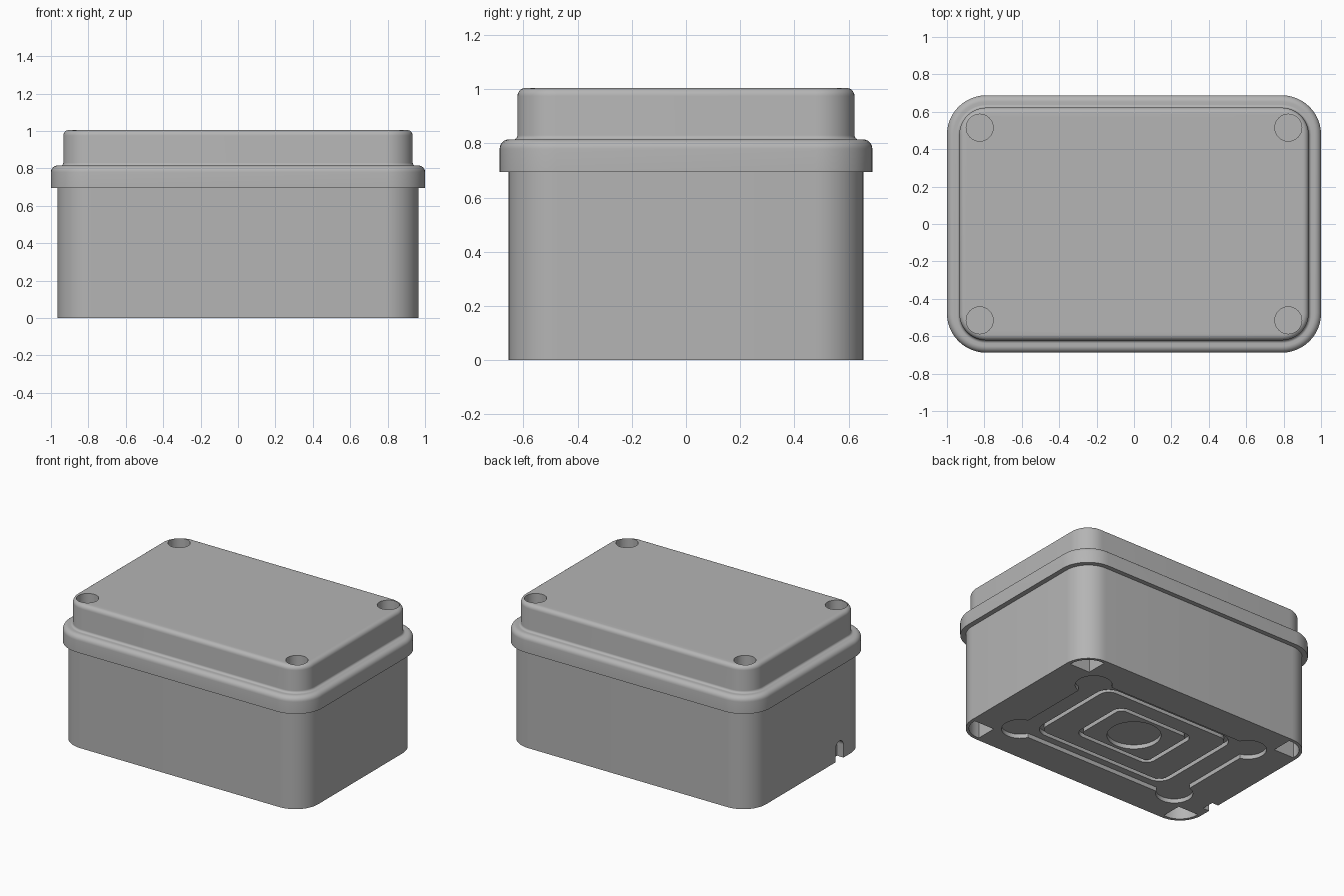
import bpy, bmesh, math
from mathutils import Matrix

cube = bpy.data.objects.get("Cube")
if cube:
    bpy.data.objects.remove(cube, do_unlink=True)

grey = bpy.data.materials.new("matte_grey")
grey.use_nodes = True
GREY = (0.46, 0.46, 0.46, 1)
grey.diffuse_color = GREY
grey.node_tree.nodes["Principled BSDF"].inputs["Base Color"].default_value = GREY


def outline(hx, hy, r, steps=12):
    """Counter-clockwise rounded rectangle."""
    pts = []
    for k, (sx, sy) in enumerate([(1, 1), (-1, 1), (-1, -1), (1, -1)]):
        for i in range(steps + 1):
            a = math.pi / 2 * (k + i / steps)
            pts.append((sx * (hx - r) + r * math.cos(a), sy * (hy - r) + r * math.sin(a)))
    return pts


def loft(name, sections, cyclic=False, matrix=Matrix()):
    """Skin rounded rectangles given as (half x, half y, radius, z)."""
    bm = bmesh.new()
    rings = [[bm.verts.new((x, y, z)) for x, y in outline(hx, hy, r)]
             for hx, hy, r, z in sections]
    n = len(rings[0])
    pairs = list(zip(rings, rings[1:]))
    if cyclic:
        pairs.append((rings[-1], rings[0]))
    else:
        bm.faces.new(rings[0][::-1])
        bm.faces.new(rings[-1])
    for a, b in pairs:
        for i in range(n):
            j = (i + 1) % n
            bm.faces.new((a[i], a[j], b[j], b[i]))
    bmesh.ops.remove_doubles(bm, verts=bm.verts, dist=1e-5)
    bmesh.ops.recalc_face_normals(bm, faces=bm.faces)
    mesh = bpy.data.meshes.new(name)
    bm.to_mesh(mesh)
    bm.free()
    mesh.transform(matrix)
    mesh.materials.append(grey)
    obj = bpy.data.objects.new(name, mesh)
    bpy.context.collection.objects.link(obj)
    return obj


def select(obj):
    bpy.ops.object.select_all(action='DESELECT')
    obj.select_set(True)
    bpy.context.view_layer.objects.active = obj


def cut(target, cutter):
    cutter.hide_render = True
    mod = target.modifiers.new("cut", 'BOOLEAN')
    mod.operation, mod.solver, mod.object = 'DIFFERENCE', 'EXACT', cutter
    select(target)
    bpy.ops.object.modifier_apply(modifier=mod.name)
    bpy.data.objects.remove(cutter, do_unlink=True)


def prism(hx, hy, r, z0, z1, x=0, y=0):
    return loft("cutter", [(hx, hy, r, z0), (hx, hy, r, z1)],
                matrix=Matrix.Translation((x, y, 0)))


def groove(hx, hy, r, w, z0, z1):
    inner = (hx - w, hy - w, r - w)
    return loft("cutter", [(hx, hy, r, z0), (hx, hy, r, z1), (*inner, z1), (*inner, z0)],
                cyclic=True)


def arc(inset, z, r, a0, a1, steps=6):
    """Quarter-round of a side profile as (inset, z) pairs."""
    return [(inset + r * math.cos(a), z + r * math.sin(a)) for a in
            (math.radians(a0 + (a1 - a0) * i / steps) for i in range(steps + 1))]


CORNERS = [(sx, sy) for sx in (-1, 1) for sy in (-1, 1)]

# Lid: overhanging rim, cove and raised top, all from one side profile
profile = [(0, 0.695)]
profile += arc(0.035, 0.78, 0.035, 180, 90)
profile += arc(0.05, 0.83, 0.016, 270, 360)
profile += arc(0.096, 0.975, 0.03, 180, 90)
lid = loft("lid", [(1 - d, 0.688 - d, 0.21 - d, z) for d, z in profile])
for sx, sy in CORNERS:
    cut(lid, prism(0.072, 0.072, 0.072, 0.85, 1.1, 0.825 * sx, 0.515 * sy))

# Box body
body = loft("box_body", [(0.965, 0.655, 0.18, 0), (0.965, 0.655, 0.18, 0.71)])

# Underside recess with round lobes and deep corner pockets
cut(body, prism(0.68, 0.42, 0.05, -0.1, 0.03))
for sx, sy in CORNERS:
    cut(body, prism(0.12, 0.12, 0.12, -0.1, 0.03, 0.65 * sx, 0.37 * sy))
    pocket = prism(0.16, 0.15, 0.145, -0.1, 0.4, 0.78 * sx, 0.48 * sy)
    block = prism(0.3, 0.3, 0.01, -0.2, 0.5, 0.48 * sx, 0.48 * sy)
    cut(pocket, block)
    block = prism(0.3, 0.3, 0.01, -0.2, 0.5, 0.78 * sx, 0.18 * sy)
    cut(pocket, block)
    cut(body, pocket)

# Concentric grooves and central disc recess
cut(body, groove(0.54, 0.37, 0.1, 0.03, -0.1, 0.06))
cut(body, groove(0.31, 0.23, 0.07, 0.03, -0.1, 0.06))
cut(body, prism(0.175, 0.175, 0.175, -0.1, 0.06))

# Round-topped cable notch low on the right wall
stand = Matrix(((0, 0, 1, -0.965), (1, 0, 0, -0.35), (0, 1, 0, -0.065), (0, 0, 0, 1)))
cut(body, loft("cutter", [(0.045, 0.2, 0.045, -0.1), (0.045, 0.2, 0.045, 0.05)], matrix=stand))

for obj in (lid, body):
    select(obj)
    bpy.ops.object.shade_smooth_by_angle(angle=math.radians(35))
